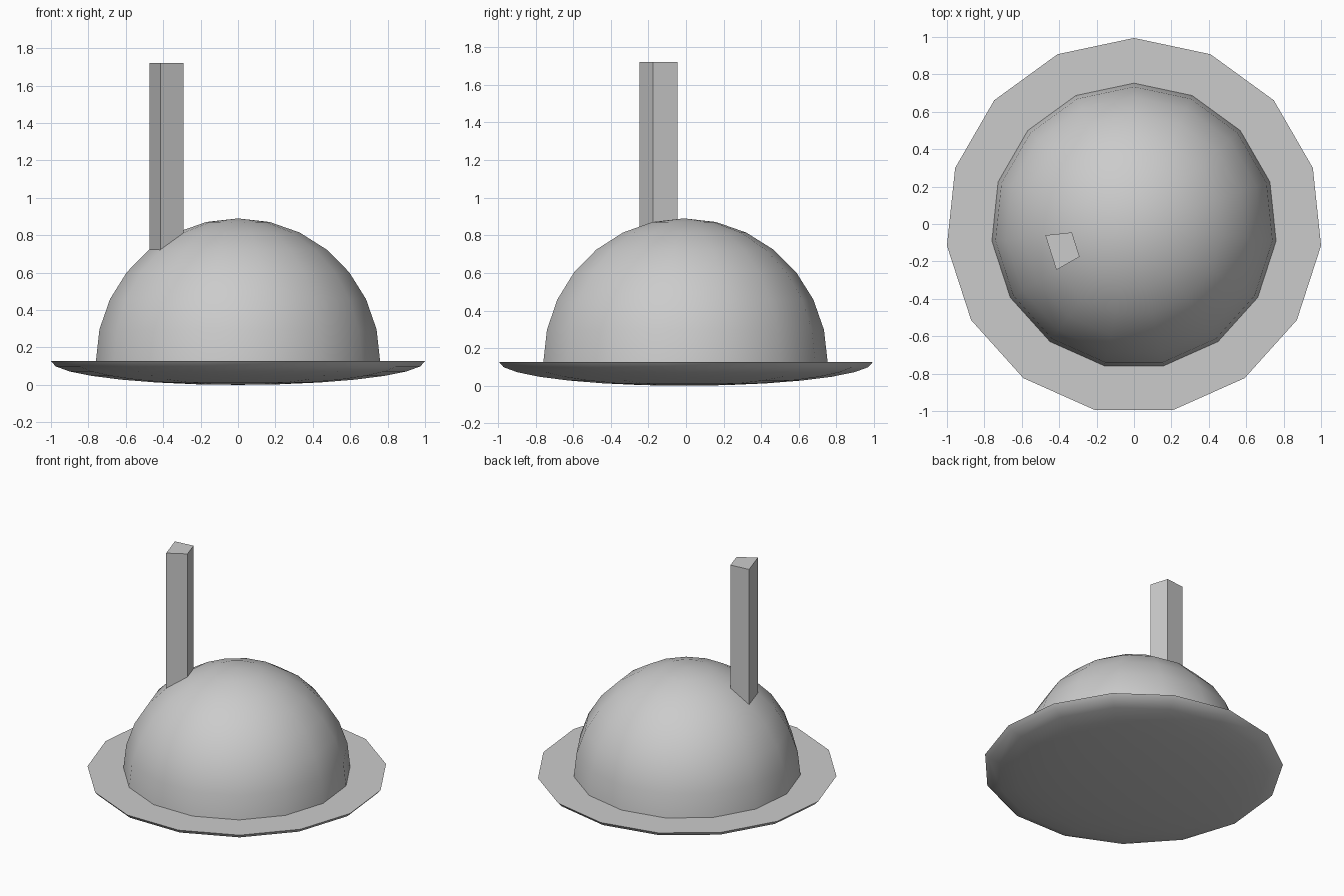
import bpy, bmesh, math

cube = bpy.data.objects.get("Cube")
if cube:
    bpy.data.objects.remove(cube)

SIDES, RINGS = 15, 7
RIM_Z, CENTRE_Y = 0.127, -0.011

grey = bpy.data.materials.new("plain grey")
grey.use_nodes = True
grey.diffuse_color = (0.6, 0.6, 0.6, 1)
grey.node_tree.nodes["Principled BSDF"].inputs["Base Color"].default_value = (0.6, 0.6, 0.6, 1)


def finish(name, bm):
    bmesh.ops.recalc_face_normals(bm, faces=bm.faces)
    mesh = bpy.data.meshes.new(name)
    bm.to_mesh(mesh)
    bm.free()
    mesh.materials.append(grey)
    obj = bpy.data.objects.new(name, mesh)
    bpy.context.collection.objects.link(obj)
    return obj


def half_sphere(name, radius, height):
    """Closed half sphere from the rim; a negative height hangs down."""
    bm = bmesh.new()
    rings = []
    for i in range(RINGS):
        a = math.pi / 2 * i / RINGS
        r, z = radius * math.cos(a), RIM_Z + height * math.sin(a)
        turns = [math.tau * k / SIDES for k in range(SIDES)]
        rings.append([bm.verts.new((r * math.sin(t), CENTRE_Y + r * math.cos(t), z)) for t in turns])
    pole = bm.verts.new((0, CENTRE_Y, RIM_Z + height))
    for k in range(SIDES):
        n = (k + 1) % SIDES
        for low, high in zip(rings, rings[1:]):
            bm.faces.new((low[k], low[n], high[n], high[k])).smooth = True
        bm.faces.new((rings[-1][k], rings[-1][n], pole)).smooth = True
    # Flat cap with a sharp rim
    cap = bm.faces.new(rings[0])
    for edge in cap.edges:
        edge.smooth = False
    return finish(name, bm)


# Shallow dish and the dome resting on it
half_sphere("dish", 1.0055, -RIM_Z)
half_sphere("dome", 0.764, 0.763)

# Upright four-sided post, sunk into the dome
bm = bmesh.new()
outline = [(-0.474, -0.06), (-0.415, -0.246), (-0.291, -0.175), (-0.332, -0.045)]
base = bm.faces.new([bm.verts.new((x, y, 0.5)) for x, y in outline])
top = bmesh.ops.extrude_face_region(bm, geom=[base])["geom"]
bmesh.ops.translate(bm, vec=(0, 0, 1.222), verts=[g for g in top if isinstance(g, bmesh.types.BMVert)])
bmesh.ops.recalc_face_normals(bm, faces=bm.faces)
finish("post", bm)
